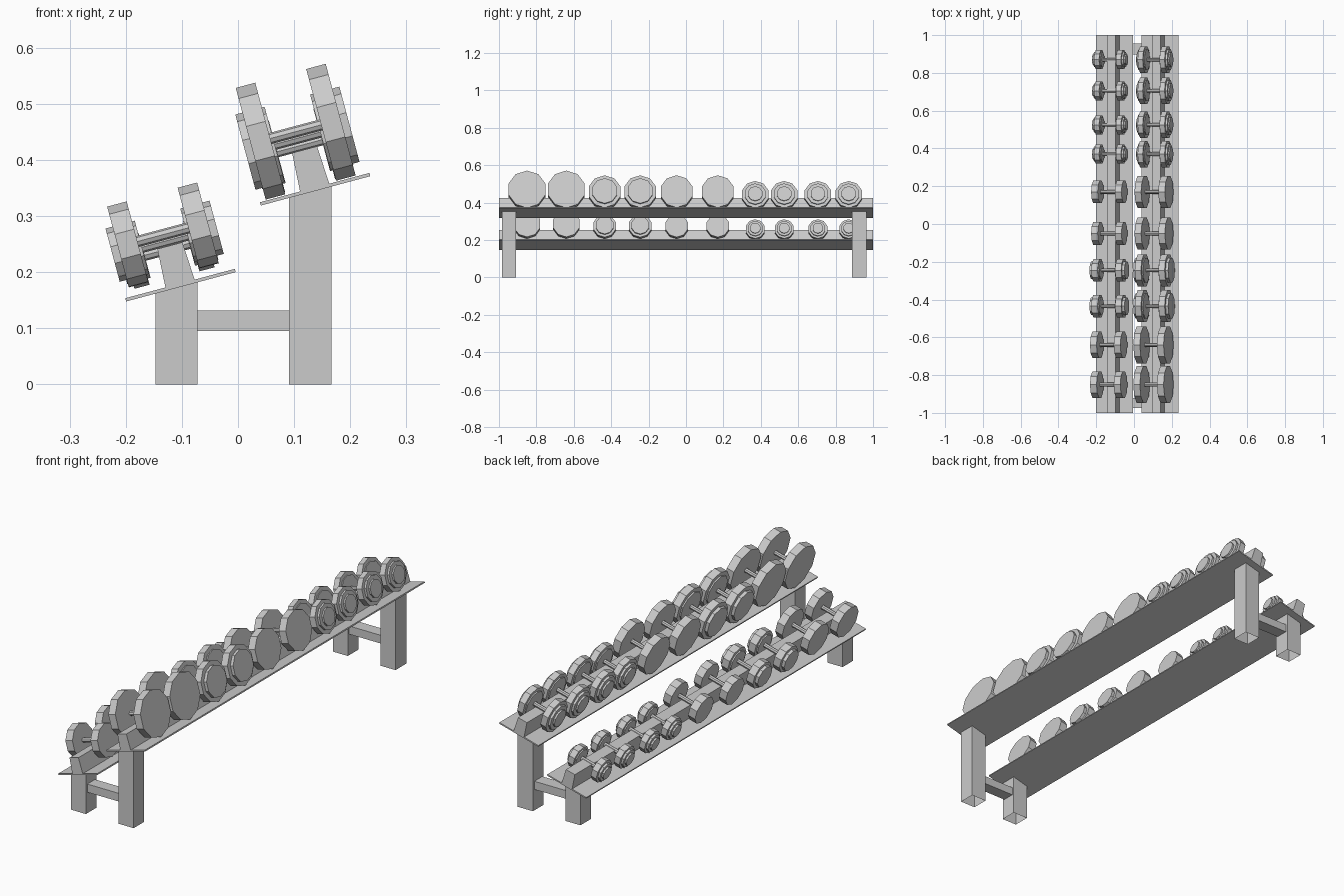
import bpy, bmesh, math
from mathutils import Vector, Matrix

if "Cube" in bpy.data.objects:
    bpy.data.objects.remove(bpy.data.objects["Cube"])

TILT = math.radians(15)
U = Vector((math.cos(TILT), 0, math.sin(TILT)))    # across the sloped shelf
N = Vector((-math.sin(TILT), 0, math.cos(TILT)))   # shelf normal
SIDES = 10


def finish(name, bm):
    bmesh.ops.recalc_face_normals(bm, faces=bm.faces)
    me = bpy.data.meshes.new(name)
    bm.to_mesh(me)
    bm.free()
    ob = bpy.data.objects.new(name, me)
    bpy.context.collection.objects.link(ob)
    return ob


def prism(name, pts, y0, y1, open_bottom=False):
    """Extrude an x-z outline along y."""
    bm = bmesh.new()
    f = bm.faces.new([bm.verts.new((x, y0, z)) for x, z in pts])
    r = bmesh.ops.extrude_face_region(bm, geom=[f])
    for v in r["geom"]:
        if isinstance(v, bmesh.types.BMVert):
            v.co.y = y1
    bmesh.ops.recalc_face_normals(bm, faces=bm.faces)
    if open_bottom:
        low = [f for f in bm.faces if all(v.co.z < 1e-5 for v in f.verts)]
        bmesh.ops.delete(bm, geom=low, context="FACES_ONLY")
    return finish(name, bm)


def cyl(bm, centre, u0, u1, radius, sides):
    """Cylinder along the tilted axis U between u0 and u1."""
    rot = Matrix((U, Vector((0, 1, 0)), N)).transposed().to_4x4()
    turn = Matrix.Rotation(math.pi / 2, 4, "Y")
    # vertices at the front and back, flat edge on top
    spin = Matrix.Rotation(math.pi / 2, 4, "Z")
    mat = Matrix.Translation(centre + U * (u0 + u1) / 2) @ rot @ turn @ spin
    bmesh.ops.create_cone(bm, cap_ends=True, segments=sides, radius1=radius,
                          radius2=radius, depth=abs(u1 - u0), matrix=mat)


# disc layers per style: (radius factor, inner end, outer end)
STYLES = {
    "plain": [(1.0, .047, .083)],
    "ringed": [(1.0, .048, .082), (.78, .042, .096)],
    "stepped": [(1.0, .046, .074), (.78, .041, .084), (.54, .041, .092)],
}


def dumbbell(name, centre, radius, style):
    bm = bmesh.new()
    cyl(bm, centre, -.06, .06, .010, 8)
    for s in (-1, 1):
        for k, a, b in STYLES[style]:
            cyl(bm, centre, s * a, s * b, radius * k, SIDES)
    return finish(name, bm)


YS = [-.85, -.64, -.435, -.245, -.05, .17, .37, .525, .705, .87]
KIND = ["plain"] * 2 + ["ringed"] * 2 + ["plain"] * 2 + ["stepped"] * 4
SIZE = [0, 0, 1, 1, 1, 1, 2, 2, 2, 2]

# shelf: name, plate centre, (radius, height) by size, leg x range
SHELVES = [
    ("lower", Vector((-.1025, 0, .177)),
     [(.074, .095), (.063, .083), (.053, .068)], (-.147, -.072)),
    ("upper", Vector((.1375, 0, .348)),
     [(.103, .108), (.089, .096), (.074, .082)], (.091, .167)),
]
LEG_Y = [("front", -.985, -.91), ("back", .888, .965)]

for name, c, sizes, (xa, xb) in SHELVES:
    def loc(u, n):
        p = c + U * u + N * n
        return p.x, p.z

    # sloped shelf plate and the ridge that carries the handles
    prism(name + "_shelf", [loc(-.101, -.003), loc(.101, -.003),
                            loc(.101, .003), loc(-.101, .003)], -1, 1)
    prism(name + "_ridge", [loc(-.027, .002), loc(.027, .002),
                            loc(.023, .073), loc(-.023, .073)], -1, 1)

    # legs cut to the shelf slope
    def under(x):
        return c.z + (x - c.x) * math.tan(TILT) - .002
    for end, y0, y1 in LEG_Y:
        prism(f"{end}_{name}_leg", [(xa, 0), (xb, 0), (xb, under(xb)),
                                    (xa, under(xa))], y0, y1, True)

    # row of dumbbells, heaviest at the front
    for i, y in enumerate(YS):
        r, n = sizes[SIZE[i]]
        centre = c + U * -.007 + N * n + Vector((0, y, 0))
        dumbbell(f"{name}_dumbbell_{i + 1}", centre, r, KIND[i])

# cross bars joining the legs
for end, y0, y1 in LEG_Y:
    prism(end + "_cross_bar", [(-.072, .095), (.091, .095), (.091, .132),
                               (-.072, .132)], y0 + .01, y1 - .01)
